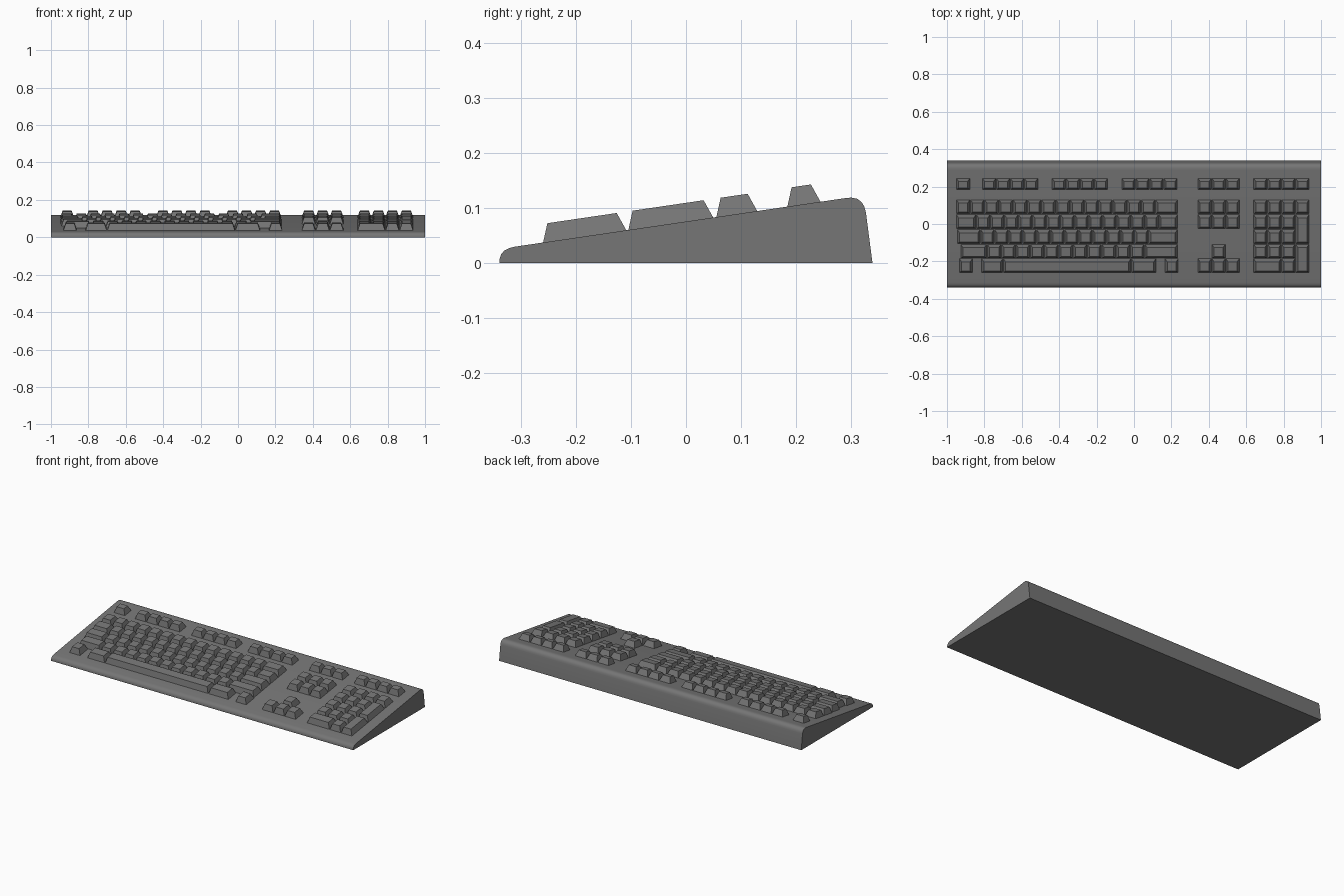
import bpy
import bmesh
import math

cube = bpy.data.objects.get("Cube")
if cube:
    bpy.data.objects.remove(cube, do_unlink=True)

grey = bpy.data.materials.new("dark_grey_plastic")
grey.use_nodes = True
colour = (0.18, 0.18, 0.18, 1)
grey.diffuse_color = colour
grey.node_tree.nodes["Principled BSDF"].inputs["Base Color"].default_value = colour

SLOPE, LEVEL = 0.147, 0.0755   # sloping deck plane
HEIGHT, INSET, GAP = 0.034, 0.012, 0.003
UNIT = 0.0749                  # key pitch across


def deck(y):
    return LEVEL + SLOPE * y


def finish(name, bm):
    bmesh.ops.recalc_face_normals(bm, faces=bm.faces)
    mesh = bpy.data.meshes.new(name)
    bm.to_mesh(mesh)
    bm.free()
    obj = bpy.data.objects.new(name, mesh)
    bpy.context.collection.objects.link(obj)
    mesh.materials.append(grey)
    return obj


# Case: side profile pulled across the full width
profile = [(-0.339, 0), (-0.339, 0.007), (-0.336, 0.016), (-0.33, 0.023),
           (-0.322, 0.027), (-0.312, deck(-0.312)), (0.288, deck(0.288)),
           (0.3, 0.119), (0.311, 0.117), (0.319, 0.111), (0.324, 0.103),
           (0.327, 0.092), (0.339, 0)]
bm = bmesh.new()
side = bm.faces.new([bm.verts.new((-1, y, z)) for y, z in profile])
pulled = bmesh.ops.extrude_face_region(bm, geom=[side], use_keep_orig=True)
bmesh.ops.translate(bm, vec=(2, 0, 0),
                    verts=[v for v in pulled["geom"] if isinstance(v, bmesh.types.BMVert)])
case = finish("case", bm)
bpy.context.view_layer.objects.active = case
case.select_set(True)
bpy.ops.object.shade_smooth_by_angle(angle=math.radians(35))
case.select_set(False)


def key(bm, x0, x1, y0, y1):
    """Tapered key cap standing on the deck."""
    x0, x1 = x0 + GAP / 2, x1 - GAP / 2
    ya, yb = y0 + 0.008, y1 - 0.018
    base = [(x0, y0), (x1, y0), (x1, y1), (x0, y1)]
    top = [(x0 + INSET, ya), (x1 - INSET, ya), (x1 - INSET, yb), (x0 + INSET, yb)]
    low = [bm.verts.new((x, y, deck(y) - 0.001)) for x, y in base]
    high = [bm.verts.new((x, y, deck(y) + HEIGHT)) for x, y in top]
    bm.faces.new(high)
    bm.faces.new(low[::-1])
    for i in range(4):
        j = (i + 1) % 4
        bm.faces.new((low[i], low[j], high[j], high[i]))


# Key rows as (front, back), from the space bar row to the function row
rows = [(f, f + 0.075) for f in (-0.26, -0.183, -0.105, -0.025, 0.055)]
rows.append((0.184, 0.245))
SPACE, SHIFT, HOME, UPPER, NUMBER, FUNCTION = range(6)


def run(bm, row, x0, x1, count):
    """Equal keys filling the span from x0 to x1."""
    step = (x1 - x0) / count
    for i in range(count):
        key(bm, x0 + i * step, x0 + (i + 1) * step, *rows[row])


# Function keys
bm = bmesh.new()
for start, count in ((-0.951, 1), (-0.812, 4), (-0.439, 4), (-0.067, 4),
                     (0.34, 3), (0.638, 4)):
    run(bm, FUNCTION, start, start + count * UNIT, count)
finish("function_keys", bm)

# Typing rows: wide left key, equal keys, wide right key
RIGHT = 0.234
bm = bmesh.new()
for row, left, first, last, count in (
        (NUMBER, -0.951, -0.876, 0.114, 13), (UPPER, -0.951, -0.844, 0.132, 13),
        (HOME, -0.946, -0.821, 0.077, 12), (SHIFT, -0.928, -0.786, 0.056, 11)):
    run(bm, row, left, first, 1)
    run(bm, row, first, last, count)
    run(bm, row, last, RIGHT, 1)
finish("typing_keys", bm)

# Space bar and its neighbours
bm = bmesh.new()
run(bm, SPACE, -0.7, -0.015, 1)
finish("space_bar", bm)
bm = bmesh.new()
for x0, x1 in ((-0.935, -0.862), (-0.816, -0.7), (-0.015, 0.119), (0.165, 0.238)):
    run(bm, SPACE, x0, x1, 1)
finish("modifier_keys", bm)

# Navigation block and arrows
NAV = 0.34
bm = bmesh.new()
for row in (NUMBER, UPPER):
    run(bm, row, NAV, NAV + 3 * UNIT, 3)
finish("navigation_keys", bm)
bm = bmesh.new()
run(bm, SPACE, NAV, NAV + 3 * UNIT, 3)
run(bm, SHIFT, NAV + UNIT, NAV + 2 * UNIT, 1)
finish("arrow_keys", bm)

# Number pad with two tall keys and one wide key
PAD = 0.638
bm = bmesh.new()
run(bm, NUMBER, PAD, PAD + 4 * UNIT, 4)
for row in (UPPER, HOME, SHIFT):
    run(bm, row, PAD, PAD + 3 * UNIT, 3)
run(bm, SPACE, PAD, PAD + 2 * UNIT, 1)
run(bm, SPACE, PAD + 2 * UNIT, PAD + 3 * UNIT, 1)
for low, high in ((SPACE, SHIFT), (HOME, UPPER)):
    key(bm, PAD + 3 * UNIT, PAD + 4 * UNIT, rows[low][0], rows[high][1])
finish("number_pad_keys", bm)
